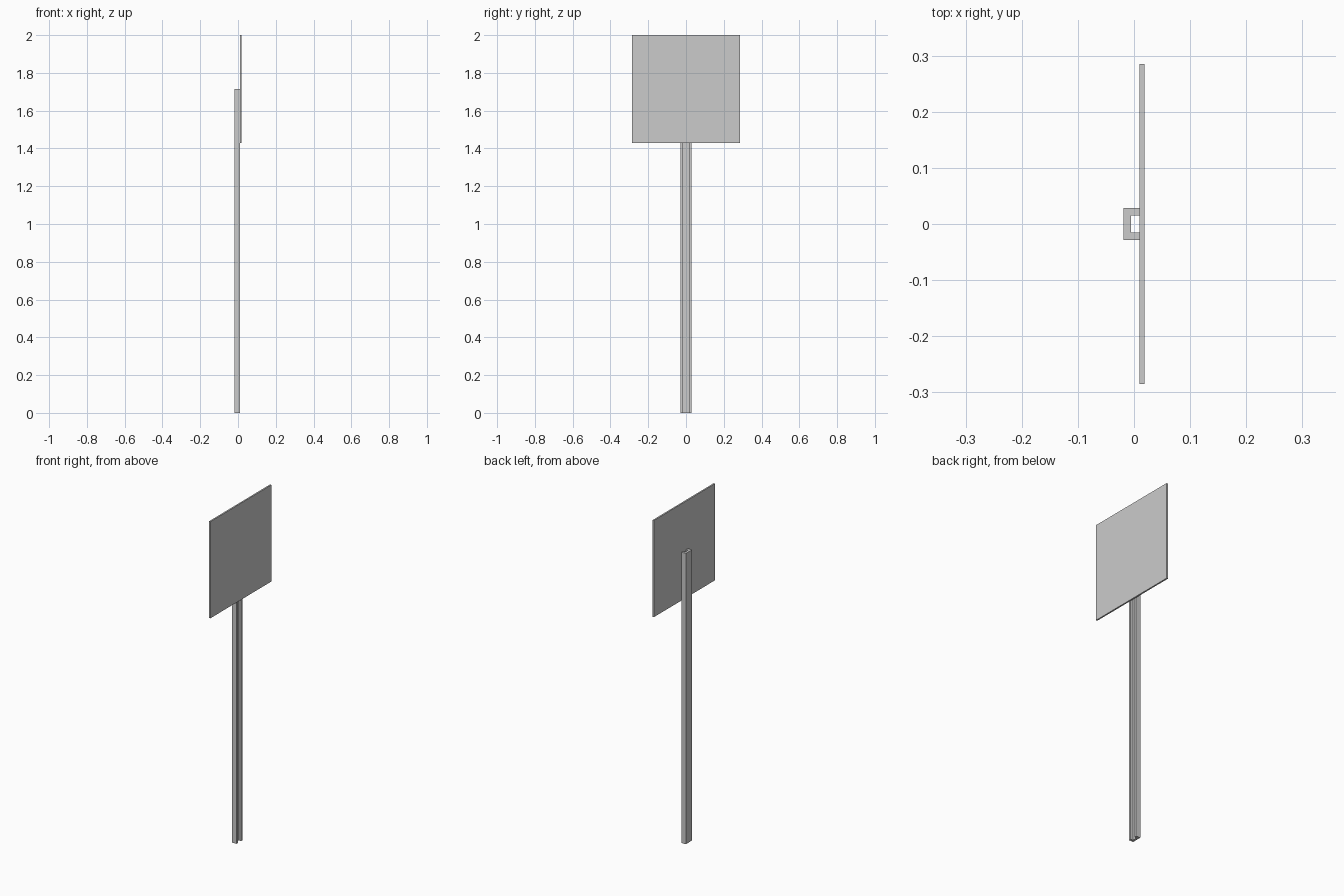
import bpy, bmesh

if "Cube" in bpy.data.objects:
    bpy.data.objects.remove(bpy.data.objects["Cube"])


def extrude_profile(name, points, z0, z1):
    """Solid prism from an XY outline."""
    bm = bmesh.new()
    face = bm.faces.new([bm.verts.new((x, y, z0)) for x, y in points])
    top = bmesh.ops.extrude_face_region(bm, geom=[face], use_keep_orig=True)
    verts = [v for v in top["geom"] if isinstance(v, bmesh.types.BMVert)]
    bmesh.ops.translate(bm, verts=verts, vec=(0, 0, z1 - z0))
    bmesh.ops.recalc_face_normals(bm, faces=bm.faces)
    mesh = bpy.data.meshes.new(name)
    bm.to_mesh(mesh)
    bm.free()
    obj = bpy.data.objects.new(name, mesh)
    bpy.context.collection.objects.link(obj)
    return obj


BACK, WEB, JOINT, FRONT = -0.0185, -0.005, 0.0095, 0.0185
OUTER, INNER, HALF = 0.0285, 0.015, 0.285

# U-channel post, open towards the panel
half = [(BACK, OUTER), (JOINT, OUTER), (JOINT, INNER), (WEB, INNER)]
channel = half + [(x, -y) for x, y in reversed(half)]
extrude_profile("channel_post", channel, 0.0, 1.715)

# Square sign panel fixed to the open side of the post
panel = [(JOINT, -HALF), (FRONT, -HALF), (FRONT, HALF), (JOINT, HALF)]
extrude_profile("sign_panel", panel, 2.0 - 2 * HALF, 2.0)
